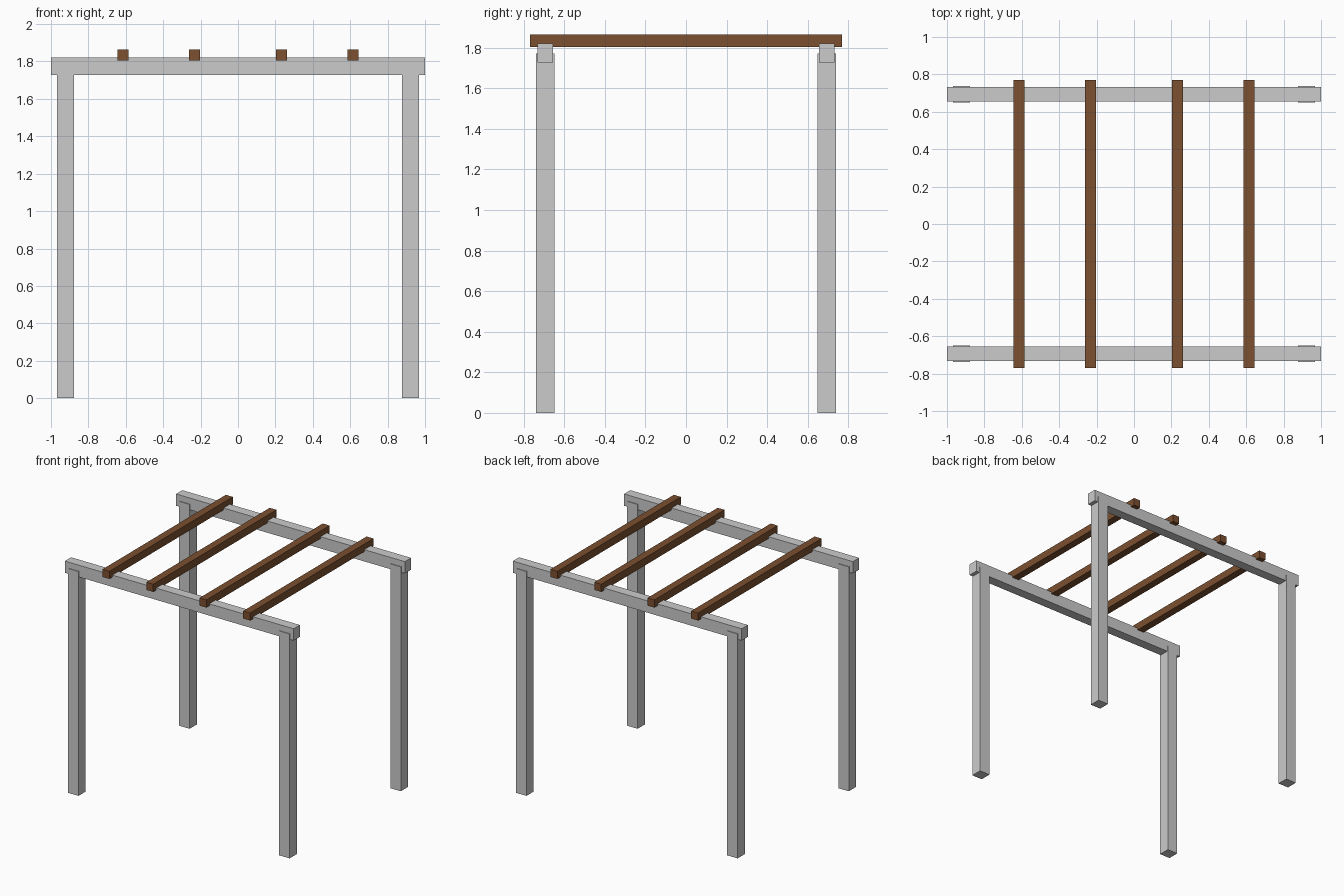
import bpy

if "Cube" in bpy.data.objects:
    bpy.data.objects.remove(bpy.data.objects["Cube"])

brown = bpy.data.materials.new("brown_wood")
brown.diffuse_color = (0.2, 0.08, 0.03, 1)
brown.use_nodes = True
brown.node_tree.nodes["Principled BSDF"].inputs["Base Color"].default_value = brown.diffuse_color


def box(name, x, y, z, mat=None):
    """Box from (min, max) ranges on each axis."""
    bpy.ops.mesh.primitive_cube_add(size=1, location=[sum(r) / 2 for r in (x, y, z)])
    ob = bpy.context.object
    ob.name = name
    ob.scale = [r[1] - r[0] for r in (x, y, z)]
    bpy.ops.object.transform_apply(location=False, rotation=False, scale=True)
    if mat:
        ob.data.materials.append(mat)
    return ob


def span(center, width):
    return (center - width / 2, center + width / 2)


for sy, side in ((-1, "front"), (1, "back")):
    y = sy * 0.694
    # long beam carrying the rafters
    box(side + "_beam", (-1, 1), span(y, 0.078), (1.727, 1.82))
    # two posts, slightly thicker than the beam and notched around it
    for sx, end in ((-1, "left"), (1, "right")):
        box(f"{side}_{end}_post", span(sx * 0.923, 0.092), span(y, 0.09), (0, 1.772))

# brown rafters, sunk slightly into the beams
for i, x in enumerate((-0.615, -0.232, 0.232, 0.615)):
    box(f"rafter_{i + 1}", span(x, 0.06), (-0.77, 0.77), (1.804, 1.864), brown)
